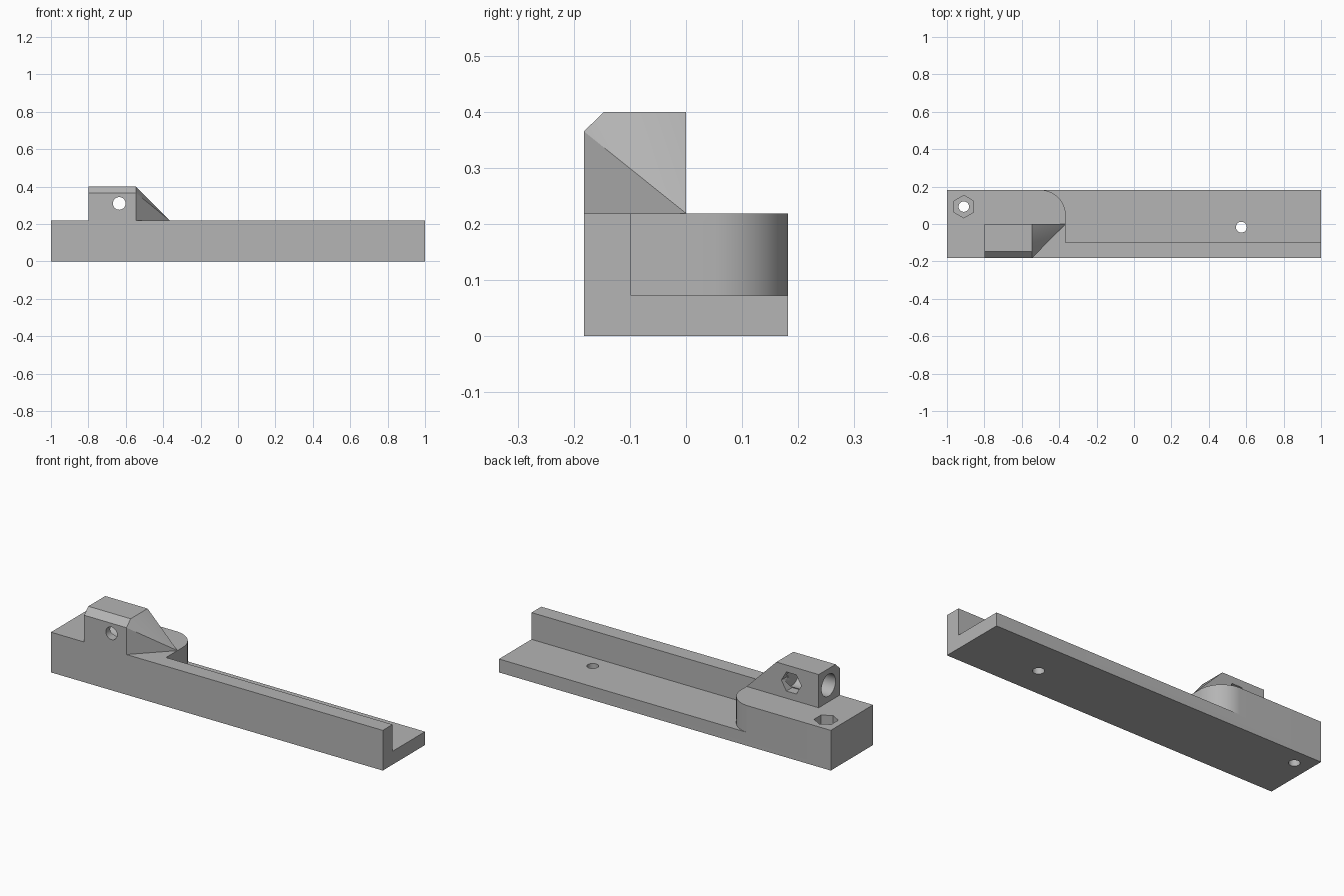
import bpy, bmesh
from math import pi, sin, cos
from mathutils import Matrix, Vector

old = bpy.data.objects.get("Cube")
if old:
    bpy.data.objects.remove(old, do_unlink=True)

grey = bpy.data.materials.new("light grey")
grey.use_nodes = True
grey.diffuse_color = (0.46, 0.46, 0.46, 1)
grey.node_tree.nodes["Principled BSDF"].inputs["Base Color"].default_value = grey.diffuse_color

END, HALF, DECK, FLOOR = 1.0, 0.182, 0.219, 0.073   # overall sizes
BLOCK_TOP, TIP = 0.4, -0.365


def finish(name, bm):
    bmesh.ops.recalc_face_normals(bm, faces=bm.faces)
    mesh = bpy.data.meshes.new(name)
    bm.to_mesh(mesh)
    bm.free()
    ob = bpy.data.objects.new(name, mesh)
    bpy.context.collection.objects.link(ob)
    mesh.materials.append(grey)
    return ob


def prism(name, outline, z0, z1):
    bm = bmesh.new()
    face = bm.faces.new([bm.verts.new((x, y, z0)) for x, y in outline])
    top = bmesh.ops.extrude_face_region(bm, geom=[face])["geom"]
    moved = [v for v in top if isinstance(v, bmesh.types.BMVert)]
    bmesh.ops.translate(bm, verts=moved, vec=(0, 0, z1 - z0))
    return finish(name, bm)


def bore(name, centre, axis, radius, depth, sides=40, turn=0.0):
    """Cylinder centred on a point, along an axis."""
    bm = bmesh.new()
    rot = Vector((0, 0, 1)).rotation_difference(Vector(axis)).to_matrix().to_4x4()
    bmesh.ops.create_cone(bm, cap_ends=True, segments=sides, radius1=radius, radius2=radius,
                          depth=depth,
                          matrix=Matrix.Translation(centre) @ rot @ Matrix.Rotation(turn, 4, 'Z'))
    return finish(name, bm)


def combine(target, other, operation):
    mod = target.modifiers.new(operation.title(), 'BOOLEAN')
    mod.operation, mod.solver, mod.object = operation, 'EXACT', other
    bpy.context.view_layer.objects.active = target
    bpy.ops.object.modifier_apply(modifier=mod.name)
    bpy.data.objects.remove(other, do_unlink=True)


# Long base bar
bar = prism("mounting_bar", [(-END, -HALF), (END, -HALF), (END, HALF), (-END, HALF)], 0, DECK)

# Open channel with a rounded inner end
r = 0.136
arc = [(TIP - r + r * cos(a), HALF - r + r * sin(a))
       for a in (pi / 2 * i / 20 for i in range(21))]
channel = [(END + 0.1, -0.098), (TIP, -0.098)] + arc + [(TIP - r, HALF + 0.1), (END + 0.1, HALF + 0.1)]
combine(bar, prism("channel_cutter", channel, FLOOR, DECK + 0.2), 'DIFFERENCE')

# Chamfered block tapering to a point on the deck
bm = bmesh.new()
section = [(-HALF, DECK), (-HALF, 0.365), (-0.146, BLOCK_TOP), (0, BLOCK_TOP), (0, DECK)]
rings = [[bm.verts.new((x, y, z)) for y, z in section] for x in (-0.8, -0.545)]
tip = bm.verts.new((TIP, 0, DECK))
bm.faces.new(rings[0])
for i in range(5):
    j = (i + 1) % 5
    bm.faces.new((rings[0][i], rings[0][j], rings[1][j], rings[1][i]))
    bm.faces.new((rings[1][i], rings[1][j], tip))
combine(bar, finish("clamp_block", bm), 'UNION')

# Cross bolt with nut pocket, rod socket, and the two vertical bolt holes
BOLT, NUT = 0.034, 0.06
cutters = [
    bore("cross_bolt", (-0.635, -0.1, 0.31), (0, 1, 0), BOLT, 0.4),
    bore("cross_nut", (-0.635, 0, 0.31), (0, 1, 0), NUT, 0.1, 6, pi / 2),
    bore("rod_socket", (-0.8, -0.085, 0.31), (1, 0, 0), 0.06, 0.44),
    bore("end_bolt", (-0.91, 0.093, 0.1), (0, 0, 1), 0.028, 0.6),
    bore("end_nut", (-0.91, 0.093, DECK), (0, 0, 1), NUT, 0.15, 6, 0),
    bore("channel_bolt", (0.574, -0.017, 0.1), (0, 0, 1), 0.029, 0.6),
]
for c in cutters:
    combine(bar, c, 'DIFFERENCE')

# Smooth the round walls, keep corners crisp
for o in bpy.context.selected_objects:
    o.select_set(False)
bar.select_set(True)
bpy.context.view_layer.objects.active = bar
bpy.ops.object.shade_smooth_by_angle(angle=pi / 6)
